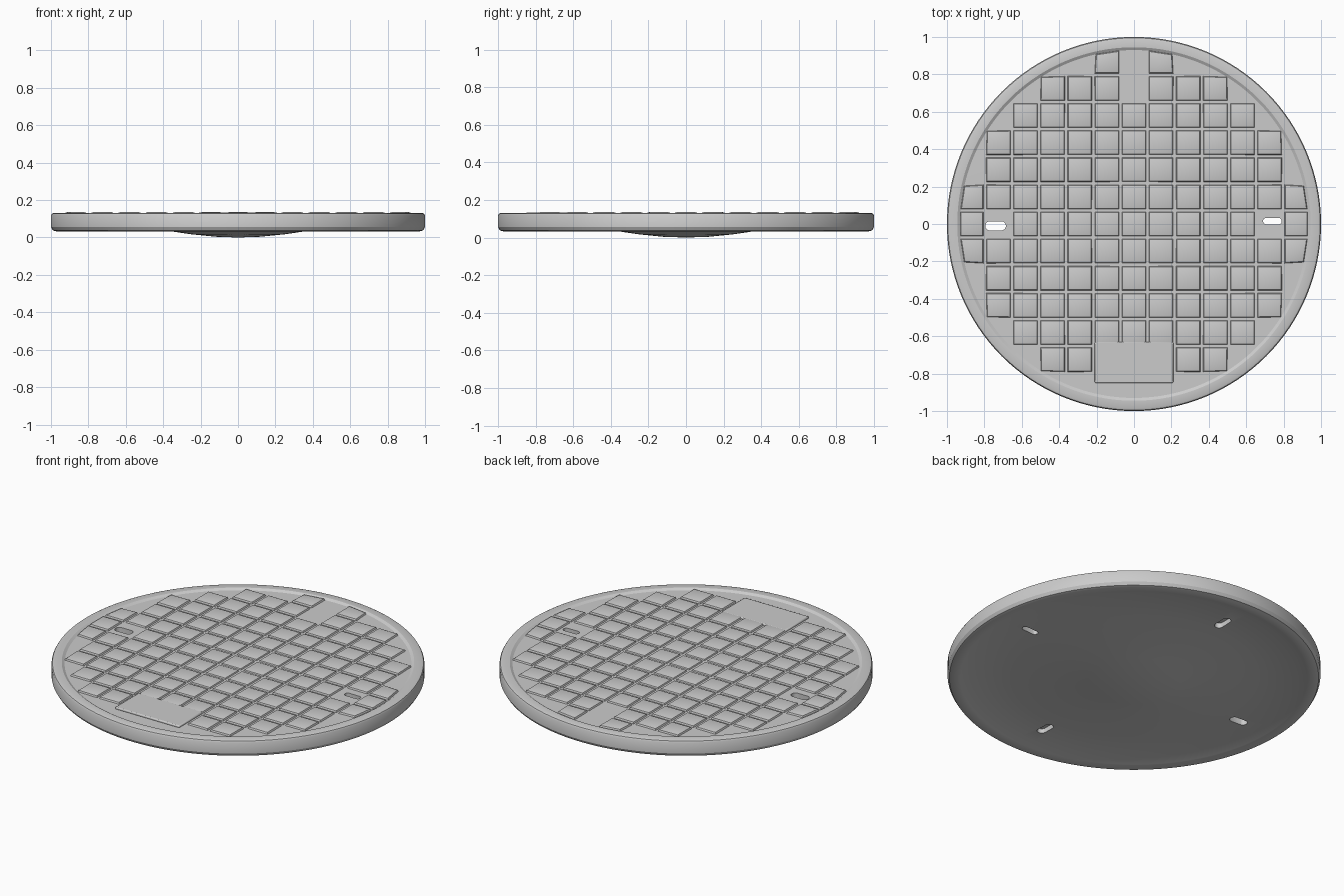
import bpy, bmesh, math

if "Cube" in bpy.data.objects:
    bpy.data.objects.remove(bpy.data.objects["Cube"])

PITCH = 0.145      # spacing of the tread grid
FLOOR = 0.122      # level between the pads


def make_object(name, bm):
    bmesh.ops.recalc_face_normals(bm, faces=bm.faces)
    mesh = bpy.data.meshes.new(name)
    bm.to_mesh(mesh)
    bm.free()
    obj = bpy.data.objects.new(name, mesh)
    bpy.context.collection.objects.link(obj)
    return obj


def smooth(obj, angle):
    bpy.ops.object.select_all(action='DESELECT')
    obj.select_set(True)
    bpy.context.view_layer.objects.active = obj
    bpy.ops.object.shade_smooth_by_angle(angle=math.radians(angle))


def lathe(name, profile, sides):
    bm = bmesh.new()
    verts = [bm.verts.new((r, 0, z)) for r, z in profile]
    edges = [bm.edges.new(pair) for pair in zip(verts, verts[1:])]
    bmesh.ops.spin(bm, geom=verts + edges, cent=(0, 0, 0), axis=(0, 0, 1),
                   angle=math.tau, steps=sides, use_duplicate=False)
    bmesh.ops.remove_doubles(bm, verts=bm.verts, dist=1e-4)
    return make_object(name, bm)


def cut_slot(target, x, y, length, width, z0, z1, turn=0):
    # Rounded slot prism, subtracted from the plate
    bm = bmesh.new()
    ring = []
    for i in range(20):
        a = math.tau * (i + 0.5) / 20
        u = math.cos(a) * width / 2 + math.copysign((length - width) / 2, math.cos(a))
        v = math.sin(a) * width / 2
        c, s = math.cos(turn), math.sin(turn)
        ring.append(bm.verts.new((x + u * c - v * s, y + u * s + v * c, z0)))
    face = bm.faces.new(ring)
    top = bmesh.ops.extrude_face_region(bm, geom=[face])
    moved = [g for g in top['geom'] if isinstance(g, bmesh.types.BMVert)]
    bmesh.ops.translate(bm, verts=moved, vec=(0, 0, z1 - z0))
    cutter = make_object("slot_cutter", bm)
    cutter.hide_render = True
    mod = target.modifiers.new("slot", 'BOOLEAN')
    mod.object = cutter
    mod.operation = 'DIFFERENCE'
    mod.solver = 'EXACT'
    bpy.context.view_layer.objects.active = target
    bpy.ops.object.modifier_apply(modifier=mod.name)
    bpy.data.objects.remove(cutter, do_unlink=True)


# Round plate: domed underside, shallow recess inside the rim, raised top border
plate = lathe("cover_plate", [
    (0, 0.0), (0.12, 0.004), (0.25, 0.017), (0.38, 0.036), (0.65, 0.044),
    (0.88, 0.052), (0.93, 0.036), (0.97, 0.032), (0.99, 0.038), (1.0, 0.055),
    (1.0, 0.118), (0.995, 0.127), (0.985, 0.131), (0.945, 0.131),
    (0.93, FLOOR), (0, FLOOR + 0.003)], 128)

# Two lifting slots through the plate and two blind pits underneath
cut_slot(plate, -0.74, -0.01, 0.11, 0.05, -0.1, 0.3)
cut_slot(plate, 0.74, 0.015, 0.10, 0.035, -0.1, 0.3)
for y in (-0.74, 0.74):
    cut_slot(plate, 0, y, 0.11, 0.05, -0.1, 0.075, math.pi / 2)
smooth(plate, 30)


def in_blank(i, j):
    # Cells left plain: front panel, narrow back panel, and around the slots
    return ((abs(i) <= 1 and j <= -5) or (i == 0 and j >= 5)
            or (abs(i) == 5 and j == 0))


# Tread of low square pads, clipped to the round border
bm = bmesh.new()
layers = ((0.066, FLOOR - 0.002), (0.061, 0.131), (0.050, 0.135))
for i in range(-6, 7):
    for j in range(-6, 7):
        cx, cy = i * PITCH, j * PITCH
        if math.hypot(cx, cy) > 0.885 or in_blank(i, j):
            continue
        rings = []
        for half, z in layers:
            ring = []
            for sx, sy in ((-1, -1), (1, -1), (1, 1), (-1, 1)):
                x, y = cx + sx * half, cy + sy * half
                limit = 0.865 + half
                k = min(1, limit / max(math.hypot(x, y), 1e-6))
                ring.append(bm.verts.new((x * k, y * k, z)))
            rings.append(ring)
        for low, high in zip(rings, rings[1:]):
            for n in range(4):
                m = (n + 1) % 4
                bm.faces.new((low[n], low[m], high[m], high[n]))
        bm.faces.new(rings[-1])
pads = make_object("tread_pads", bm)
# Pads are open below, so make sure every top looks upward
for poly in pads.data.polygons:
    if poly.normal.z < 0:
        poly.flip()
smooth(pads, 35)

# Plain front panel, slightly raised between the pads
bpy.ops.mesh.primitive_cube_add(size=1, location=(0, -0.74, 0.126))
panel = bpy.context.object
panel.name = "front_panel"
panel.scale = (0.42, 0.22, 0.016)
bpy.ops.object.transform_apply(location=False, rotation=False, scale=True)
bevel = panel.modifiers.new("soft_edge", 'BEVEL')
bevel.width = 0.006
bevel.segments = 2
smooth(panel, 30)
